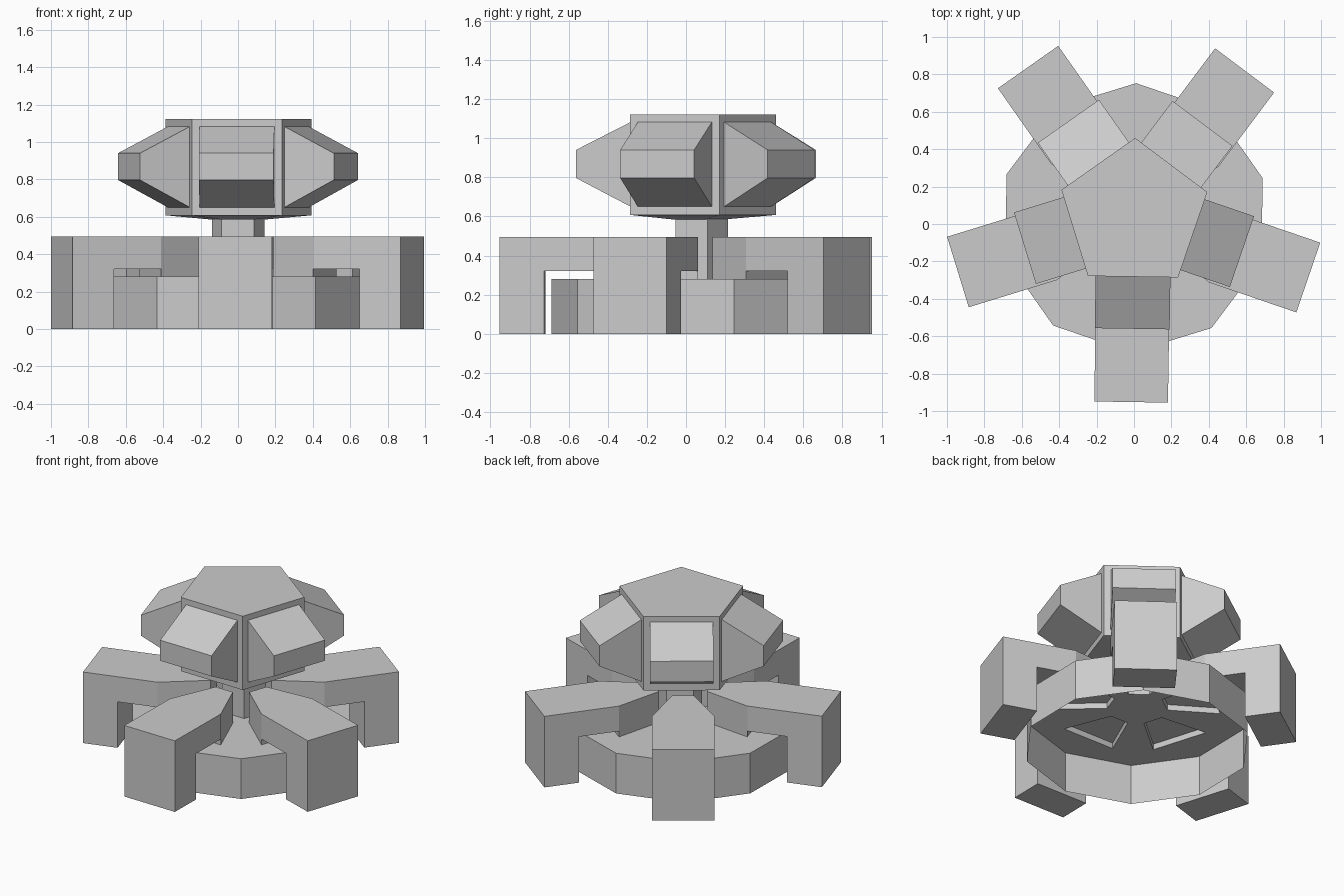
import bpy, bmesh, math
from mathutils import Matrix

if "Cube" in bpy.data.objects:
    bpy.data.objects.remove(bpy.data.objects["Cube"])

TURN = math.radians(-0.9)          # whole model is turned very slightly
LEG_ANGLES = [math.radians(-90 + 72 * i) + TURN for i in range(5)]


def make_object(name, faces, location=(0, 0, 0), angle=0.0):
    """Build a mesh from polygons (lists of points), welding shared corners."""
    bm = bmesh.new()
    for pts in faces:
        bm.faces.new([bm.verts.new(p) for p in pts])
    bmesh.ops.remove_doubles(bm, verts=bm.verts, dist=0.0005)
    bmesh.ops.recalc_face_normals(bm, faces=bm.faces)
    bmesh.ops.rotate(bm, verts=bm.verts, matrix=Matrix.Rotation(angle, 3, 'Z'))
    mesh = bpy.data.meshes.new(name)
    bm.to_mesh(mesh)
    bm.free()
    obj = bpy.data.objects.new(name, mesh)
    obj.location = location
    bpy.context.collection.objects.link(obj)
    return obj


def ring(radius, z, sides):
    return [(radius * math.cos(math.radians(90) + 2 * math.pi * i / sides),
             radius * math.sin(math.radians(90) + 2 * math.pi * i / sides), z)
            for i in range(sides)]


def bridge(a, b):
    n = len(a)
    return [[a[i], a[(i + 1) % n], b[(i + 1) % n], b[i]] for i in range(n)]


# leg plan: distance from centre, half width
STATIONS = [(0.985, 0.197), (0.755, 0.197), (0.49, 0.197), (0.18, 0.067)]
SIDE_BOTTOM = [0.0, 0.32, 0.28]    # lower edge of side walls
UNDERSIDE = [0.0, 0.32, 0.32]      # height of underside
TOP = 0.495
CAP = 0.28


def cross(station, z0, z1):
    r, w = station
    return [(r, -w, z0), (r, w, z0), (r, w, z1), (r, -w, z1)]


def leg_faces():
    faces = [cross(STATIONS[0], 0, TOP), cross(STATIONS[1], 0, 0.32),
             cross(STATIONS[2], CAP, 0.32), cross(STATIONS[3], CAP, TOP)]
    for i in range(3):
        (r0, w0), (r1, w1) = STATIONS[i], STATIONS[i + 1]
        zb, zu = SIDE_BOTTOM[i], UNDERSIDE[i]
        for s in (-1, 1):
            faces.append([(r0, s * w0, zb), (r1, s * w1, zb),
                          (r1, s * w1, TOP), (r0, s * w0, TOP)])
        for z in (zu, TOP):
            faces.append([(r0, -w0, z), (r0, w0, z), (r1, w1, z), (r1, -w1, z)])
    return faces


# legs
for i, a in enumerate(LEG_ANGLES):
    make_object(f"leg_{i + 1}", leg_faces(), (0, 0.033, 0), a)

# base: open-bottomed ten-sided drum, its top cut out below each leg
R = 0.72
base = bridge(ring(R, 0, 10), ring(R, CAP, 10))
c36, s36 = R * math.cos(math.pi / 5), R * math.sin(math.pi / 5)
(rk, wk), (ri, wi) = STATIONS[2], STATIONS[3]
for i in range(5):
    a = math.radians(-90 + 72 * i)
    for s in (-1, 1):
        plan = [(0, 0), (ri, 0), (ri, s * wi), (rk, s * wk), (rk, 0),
                (R, 0), (c36, s * s36)]
        base.append([(u * math.cos(a) - v * math.sin(a),
                      u * math.sin(a) + v * math.cos(a), CAP) for u, v in plan])
make_object("base_drum", base, (0, 0.033, 0), TURN)

# neck
lo, hi = ring(0.147, CAP, 5), ring(0.147, 0.59, 5)
make_object("neck", bridge(lo, hi), (0, 0.067, 0), TURN)

# head: five-sided block with a shallow sloping underside
low, mid, top = ring(0.147, 0.585, 5), ring(0.41, 0.608, 5), ring(0.41, 1.122, 5)
make_object("head", bridge(low, mid) + bridge(mid, top) + [low, top],
            (0, 0.05, 0), TURN)

# wedge-shaped pods on the head sides
w = 0.2
inner = cross((0.33, w), 0.65, 1.083)
outer = cross((0.61, w), 0.797, 0.94)
for i, a in enumerate(LEG_ANGLES):
    make_object(f"head_pod_{i + 1}", bridge(inner, outer) + [outer],
                (0, 0.05, 0), a)
